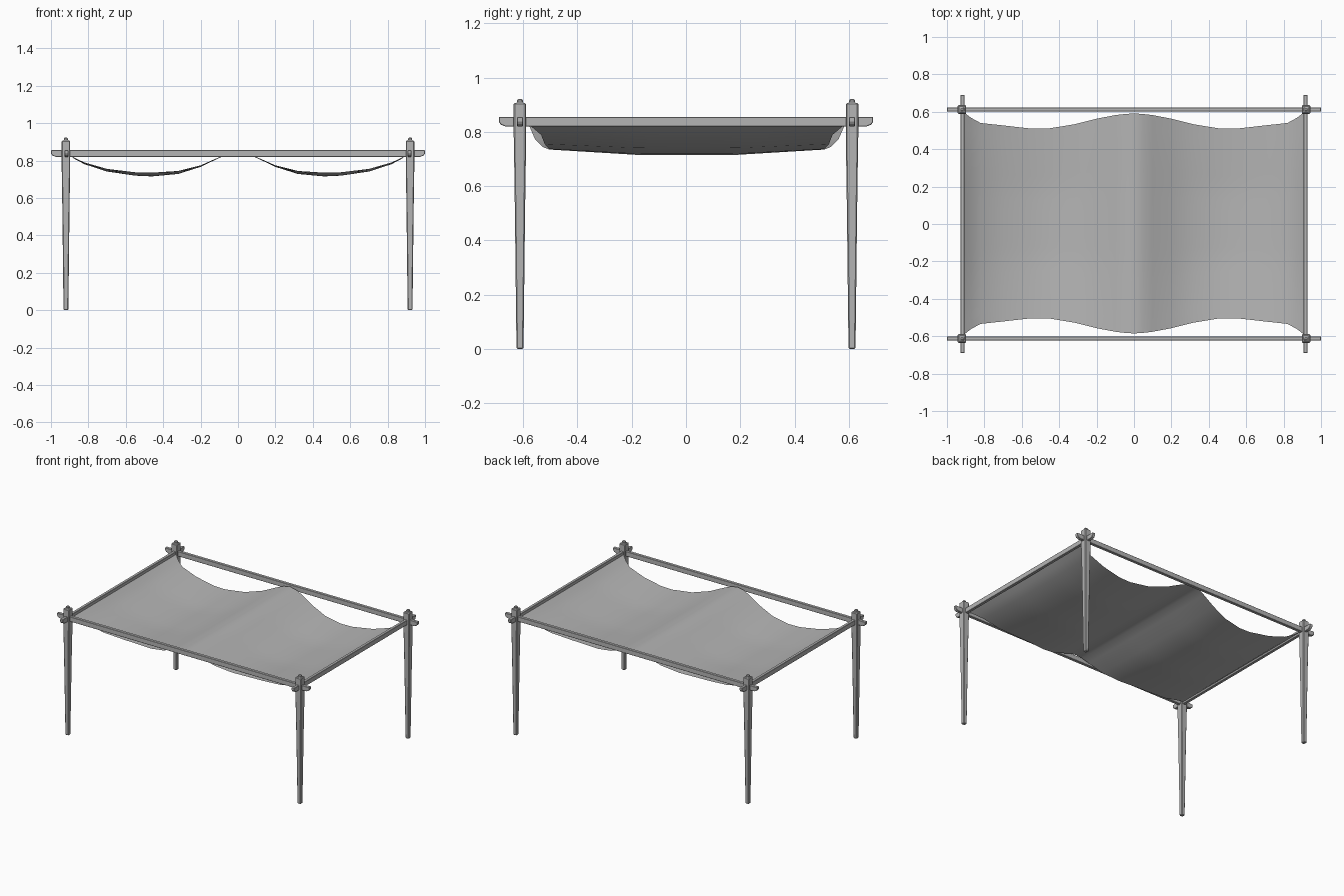
import bpy
import bmesh

cube = bpy.data.objects.get("Cube")
if cube:
    bpy.data.objects.remove(cube, do_unlink=True)

POST_X, POST_Y = 0.92, 0.612


def make_material(name, rgb):
    mat = bpy.data.materials.new(name)
    mat.use_nodes = True
    mat.diffuse_color = (*rgb, 1)
    mat.node_tree.nodes["Principled BSDF"].inputs["Base Color"].default_value = (*rgb, 1)
    return mat


grey = make_material("weathered grey", (0.46, 0.46, 0.46))


def add_object(name, bm):
    bmesh.ops.recalc_face_normals(bm, faces=bm.faces)
    mesh = bpy.data.meshes.new(name)
    bm.to_mesh(mesh)
    bm.free()
    obj = bpy.data.objects.new(name, mesh)
    bpy.context.collection.objects.link(obj)
    mesh.materials.append(grey)
    return obj


def bevel(obj, width):
    mod = obj.modifiers.new("worn edges", "BEVEL")
    mod.width = width
    mod.segments = 1


# Tapered post with a small peg on top
def make_post(name, x, y):
    bm = bmesh.new()
    sections = [(0, 0.013), (0.35, 0.017), (0.6, 0.02), (0.78, 0.023),
                (0.906, 0.023), (0.906, 0.011), (0.922, 0.01)]
    rings = [[bm.verts.new((sx * r, sy * r, z))
              for sx, sy in ((-1, -1), (1, -1), (1, 1), (-1, 1))]
             for z, r in sections]
    for low, high in zip(rings, rings[1:]):
        for i in range(4):
            j = (i + 1) % 4
            bm.faces.new((low[i], low[j], high[j], high[i]))
    bm.faces.new(rings[0][::-1])
    bm.faces.new(rings[-1])
    obj = add_object(name, bm)
    obj.location = (x, y, 0)
    bevel(obj, 0.004)


# Flat beam whose lower end corners are rounded off
def make_beam(name, half, thick, along_x, offset):
    side = [(half, 0.855), (half, 0.838), (half - 0.007, 0.827), (half - 0.025, 0.82)]
    profile = side + [(-u, z) for u, z in reversed(side)]
    bm = bmesh.new()
    loops = []
    for t in (offset - thick / 2, offset + thick / 2):
        loops.append([bm.verts.new((u, t, z) if along_x else (t, u, z)) for u, z in profile])
    bm.faces.new(loops[0])
    bm.faces.new(loops[1][::-1])
    for i in range(len(profile)):
        j = (i + 1) % len(profile)
        bm.faces.new((loops[0][i], loops[0][j], loops[1][j], loops[1][i]))
    bevel(add_object(name, bm), 0.002)


for sx, side in ((-1, "right"), (1, "left")):
    make_beam(side + "_beam", 0.69, 0.021, False, sx * 0.917)
    for sy, end in ((-1, "front"), (1, "back")):
        make_post(f"{end}_{side}_post", sx * POST_X, sy * POST_Y)
for sy, end in ((-1, "front"), (1, "back")):
    make_beam(end + "_beam", 1.0, 0.022, True, sy * 0.612)

# Canopy cloth: (x, half depth, height at the free edge, height in the middle)
half_cloth = [(0, 0.588, 0.846, 0.844), (0.05, 0.585, 0.838, 0.835),
              (0.1, 0.579, 0.818, 0.814), (0.2, 0.56, 0.774, 0.766),
              (0.32, 0.53, 0.744, 0.728), (0.46, 0.507, 0.735, 0.715),
              (0.55, 0.507, 0.737, 0.719), (0.7, 0.524, 0.755, 0.741),
              (0.82, 0.537, 0.789, 0.78), (0.87, 0.564, 0.812, 0.806),
              (0.912, 0.596, 0.837, 0.837)]
columns = [(-x, d, e, m) for x, d, e, m in reversed(half_cloth[1:])] + half_cloth
ROWS = 16
bm = bmesh.new()
grid = []
for x, depth, edge, middle in columns:
    line = []
    for r in range(ROWS + 1):
        v = 2 * r / ROWS - 1
        rise = max(0, (abs(v) - 0.35) / 0.65)
        line.append(bm.verts.new((x, v * depth + 0.003, middle + (edge - middle) * rise)))
    grid.append(line)
for a, b in zip(grid, grid[1:]):
    for r in range(ROWS):
        bm.faces.new((a[r], b[r], b[r + 1], a[r + 1]))
for face in bm.faces:
    face.smooth = True
cloth = add_object("canopy_cloth", bm)

# An open sheet must face upward
if cloth.data.polygons[0].normal.z < 0:
    cloth.data.flip_normals()
